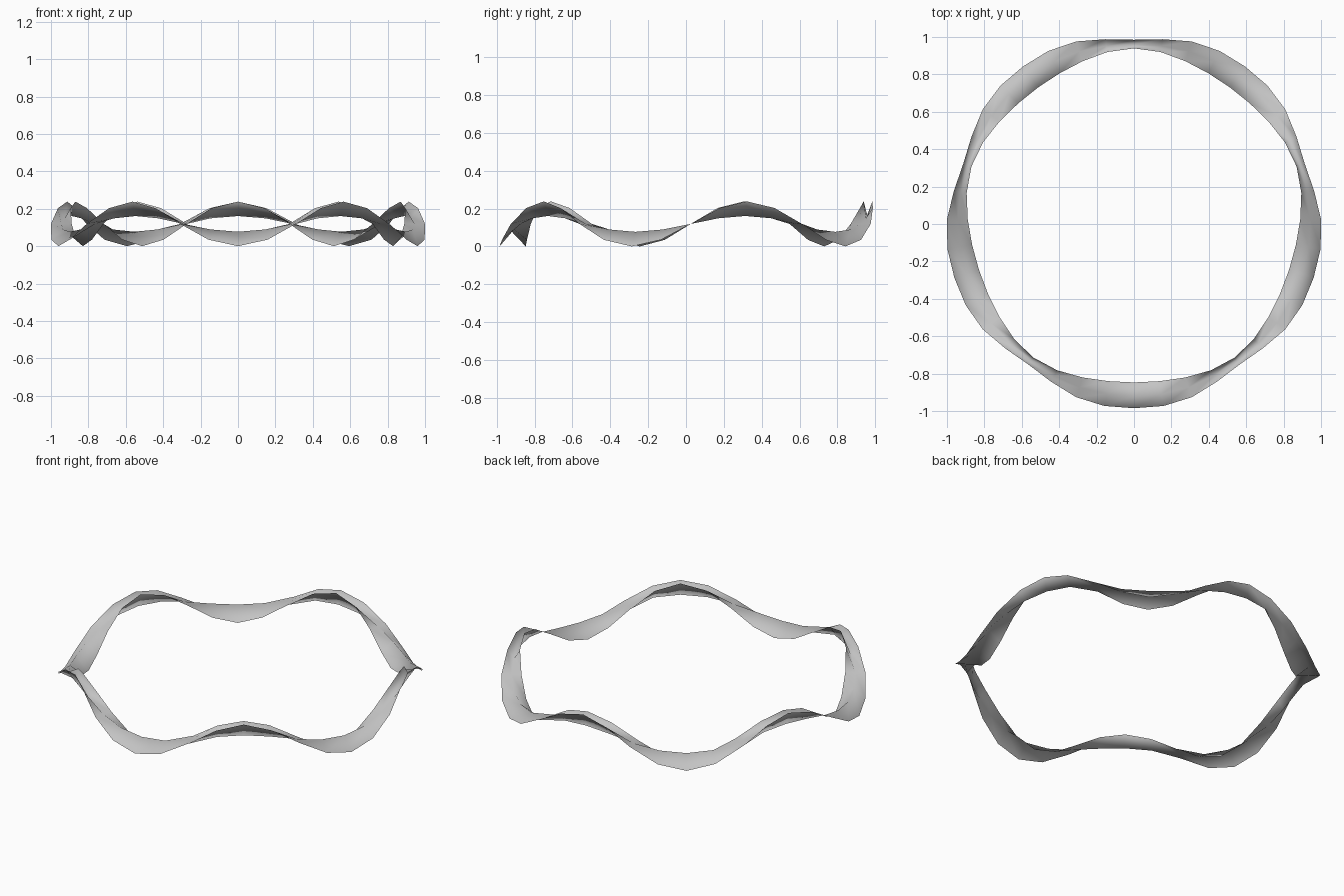
import bpy, bmesh
from math import sin, cos, radians

cube = bpy.data.objects.get("Cube")
if cube:
    bpy.data.objects.remove(cube, do_unlink=True)

SEGMENTS = 40
WAVES = 5
MID_Z = 0.119
CENTRE_Y = 0.025

# Each rail of the folded band: radius mean, first and second harmonic, height swing
RAILS = [
    (0.9925, 0.025, -0.0075, 0.119),   # outer rim
    (0.942, 0.0055, -0.0025, 0.042),   # fold line
    (0.891, -0.021, 0.002, 0.119),     # inner rim
]

# One flat grey
grey = bpy.data.materials.new("light grey")
grey.use_nodes = True
colour = (0.55, 0.55, 0.55, 1)
grey.diffuse_color = colour
grey.node_tree.nodes["Principled BSDF"].inputs["Base Color"].default_value = colour

# Wavy band: a ring whose rims dip and rise around a shallow central fold
bm = bmesh.new()
rings = []
for i in range(SEGMENTS):
    turn = radians(360 * i / SEGMENTS)
    phase = WAVES * turn
    row = []
    for mean, first, second, swing in RAILS:
        r = mean + first * cos(phase) + second * cos(2 * phase)
        row.append(bm.verts.new((r * sin(turn), CENTRE_Y - r * cos(turn),
                                 MID_Z - swing * cos(phase))))
    rings.append(row)
for i, row in enumerate(rings):
    after = rings[(i + 1) % SEGMENTS]
    for a in range(len(RAILS) - 1):
        bm.faces.new((row[a], after[a], after[a + 1], row[a + 1]))

mesh = bpy.data.meshes.new("wavy_ring_band")
bm.to_mesh(mesh)
bm.free()
mesh.materials.append(grey)
band = bpy.data.objects.new("wavy_ring_band", mesh)
bpy.context.collection.objects.link(band)

# Smooth shading
for face in mesh.polygons:
    face.use_smooth = True
